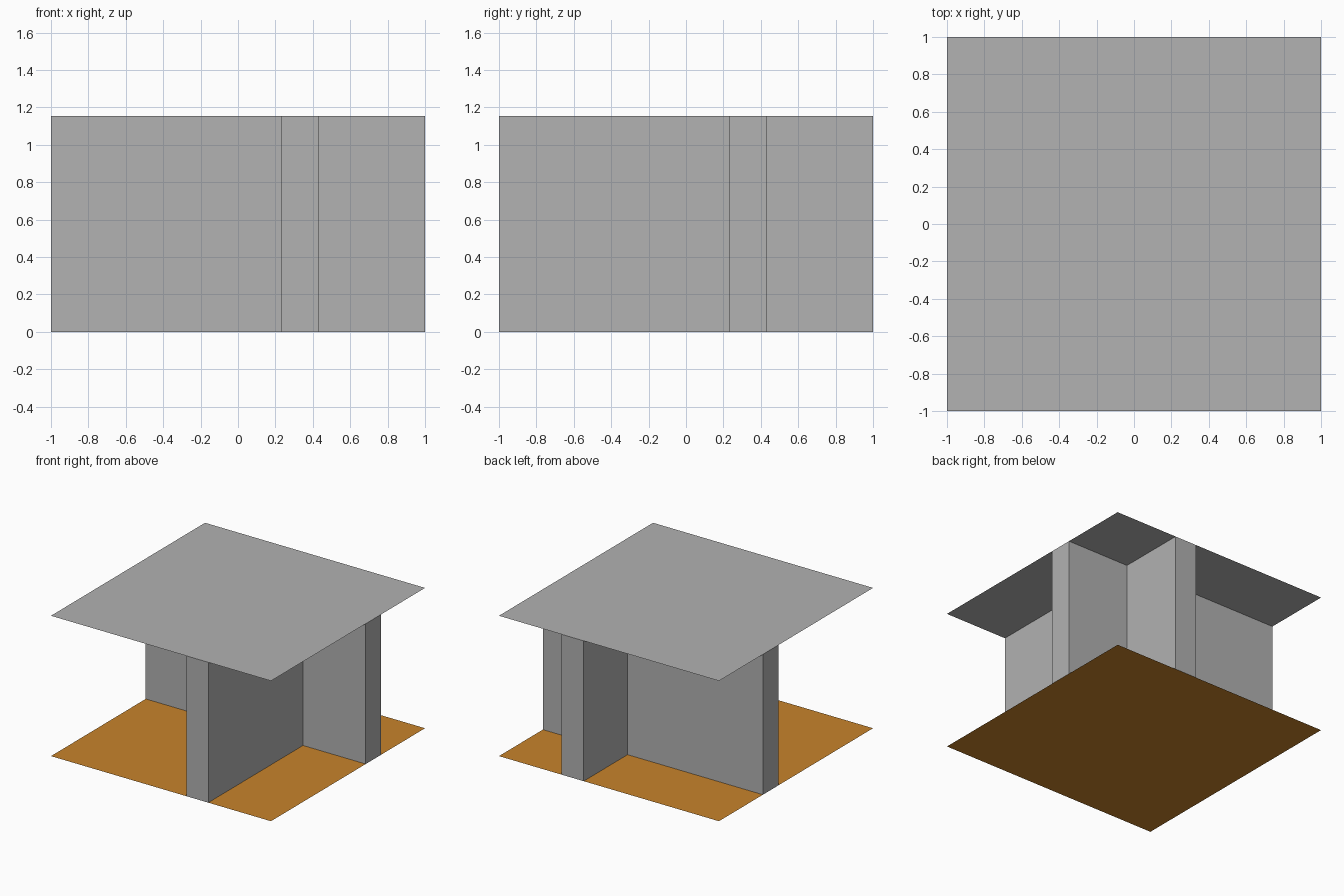
import bpy
import bmesh

if "Cube" in bpy.data.objects:
    bpy.data.objects.remove(bpy.data.objects["Cube"])

HEIGHT = 1.153
LO, HI = 0.23, 0.43  # wall band, the same along x and y


def material(name, rgb):
    mat = bpy.data.materials.new(name)
    mat.diffuse_color = (*rgb, 1)
    mat.use_nodes = True
    mat.node_tree.nodes["Principled BSDF"].inputs["Base Color"].default_value = mat.diffuse_color
    return mat


def mesh_object(name, bm, mat):
    mesh = bpy.data.meshes.new(name)
    bm.to_mesh(mesh)
    bm.free()
    mesh.materials.append(mat)
    obj = bpy.data.objects.new(name, mesh)
    bpy.context.collection.objects.link(obj)
    return obj


def slab(name, z, mat):
    bm = bmesh.new()
    corners = [(-1, -1), (1, -1), (1, 1), (-1, 1)]
    bm.faces.new([bm.verts.new((x, y, z)) for x, y in corners])
    return mesh_object(name, bm, mat)


grey = material("plaster grey", (0.445, 0.445, 0.445))
wood = material("wood floor orange", (0.58, 0.23, 0.025))

# Floor and ceiling sheets
slab("floor", 0, wood)
slab("ceiling", HEIGHT, grey)

# Crossing walls: plus-shaped outline raised to the ceiling, open at both ends
outline = [(LO, -1), (HI, -1), (HI, LO), (1, LO), (1, HI), (HI, HI),
           (HI, 1), (LO, 1), (LO, HI), (-1, HI), (-1, LO), (LO, LO)]
bm = bmesh.new()
bottom = [bm.verts.new((x, y, 0)) for x, y in outline]
top = [bm.verts.new((x, y, HEIGHT)) for x, y in outline]
for i in range(len(outline)):
    j = (i + 1) % len(outline)
    bm.faces.new((bottom[i], bottom[j], top[j], top[i]))
mesh_object("cross_walls", bm, grey)
